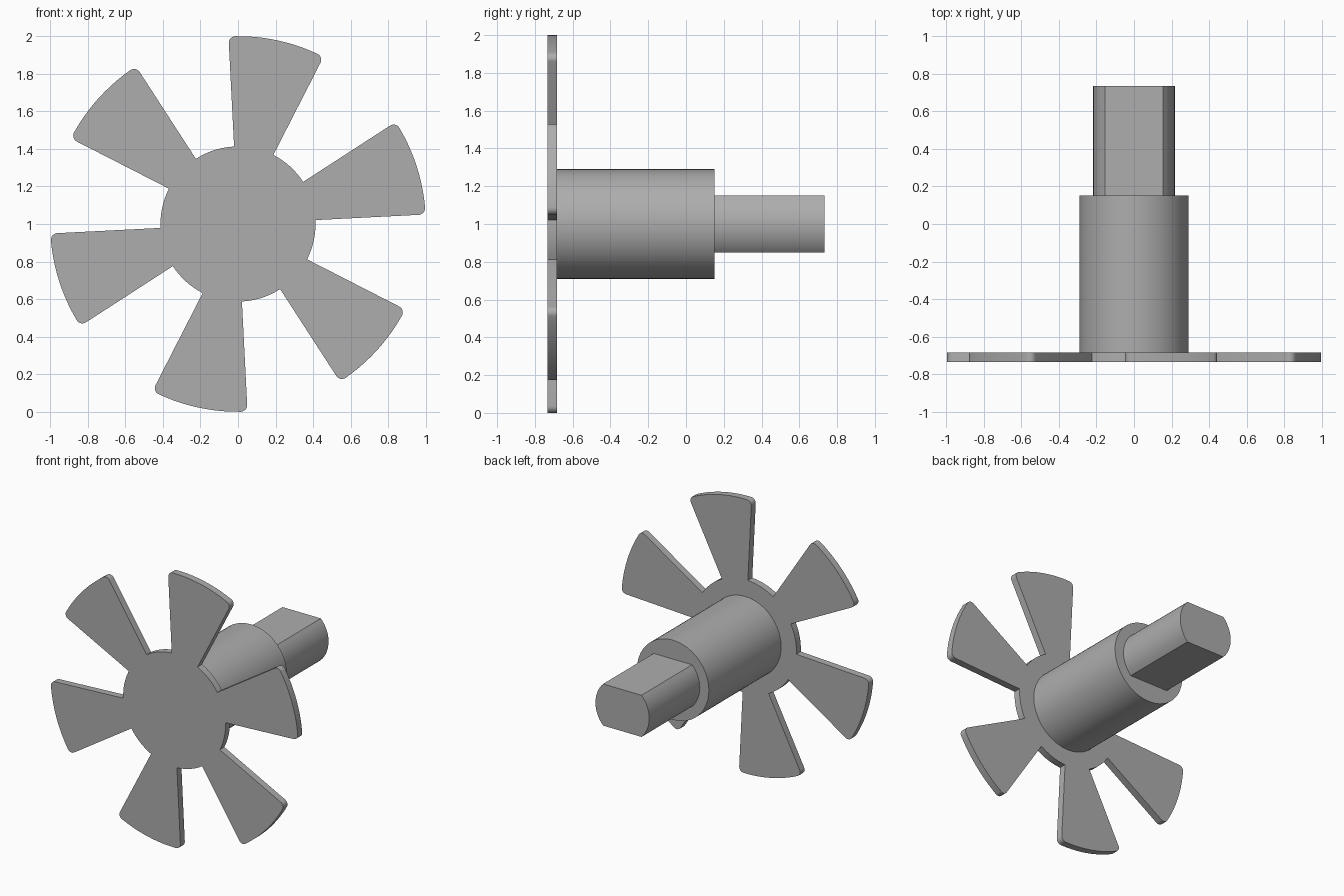
import bpy, bmesh
from math import radians, sin, cos, asin, acos, pi

cube = bpy.data.objects.get("Cube")
if cube:
    bpy.data.objects.remove(cube, do_unlink=True)

AXIS_Z = 1.0

# Single grey material
grey = bpy.data.materials.new("plain grey")
grey.use_nodes = True
GREY = (0.42, 0.42, 0.42, 1)
grey.diffuse_color = GREY
grey.node_tree.nodes["Principled BSDF"].inputs["Base Color"].default_value = GREY


def arc(radius, start, end, steps, cx=0.0, cz=0.0):
    """Points on an arc in the XZ plane, both ends included."""
    angles = [start + (end - start) * i / steps for i in range(steps + 1)]
    return [(cx + radius * cos(a), cz + radius * sin(a)) for a in angles]


def extrude_outline(name, outline, y_front, y_back):
    """Solid made by extruding a closed XZ outline along Y."""
    bm = bmesh.new()
    face = bm.faces.new([bm.verts.new((x, y_front, z)) for x, z in outline])
    result = bmesh.ops.extrude_face_region(bm, geom=[face], use_keep_orig=True)
    moved = [g for g in result["geom"] if isinstance(g, bmesh.types.BMVert)]
    bmesh.ops.translate(bm, verts=moved, vec=(0, y_back - y_front, 0))
    bmesh.ops.recalc_face_normals(bm, faces=bm.faces)
    mesh = bpy.data.meshes.new(name)
    bm.to_mesh(mesh)
    bm.free()
    mesh.materials.append(grey)
    obj = bpy.data.objects.new(name, mesh)
    obj.location.z = AXIS_Z
    bpy.context.collection.objects.link(obj)
    bpy.ops.object.select_all(action="DESELECT")
    obj.select_set(True)
    bpy.context.view_layer.objects.active = obj
    bpy.ops.object.shade_smooth_by_angle(angle=radians(30))
    return obj


def wheel_outline(blades, hub, tip, fillet, first_edge):
    """Hub with radial-sided blades whose outer corners are rounded."""
    half_pitch = pi / blades
    inset = asin(fillet / (tip - fillet))
    points = []
    for i in range(blades):
        a = first_edge + 2 * half_pitch * i
        b = a + half_pitch
        low, high = a + inset, b - inset
        centre = tip - fillet
        points += arc(fillet, a - pi / 2, low, 6, centre * cos(low), centre * sin(low))
        points += arc(tip, low, high, 10)[1:-1]
        points += arc(fillet, high, b + pi / 2, 6, centre * cos(high), centre * sin(high))
        points += arc(hub, b, b + half_pitch, 8)
    return points


# Six-bladed flat wheel
extrude_outline("bladed_wheel", wheel_outline(6, 0.413, 1.0, 0.035, radians(2.9)), -0.734, -0.683)

# Round body behind the wheel
extrude_outline("round_body", arc(0.29, 0, 2 * pi, 72)[:-1], -0.683, 0.151)

# Shaft end with flats on top and bottom
side = asin(0.152 / 0.217)
shaft = arc(0.217, -side, side, 16) + arc(0.217, pi - side, pi + side, 16)
extrude_outline("flatted_shaft", shaft, 0.151, 0.734)
